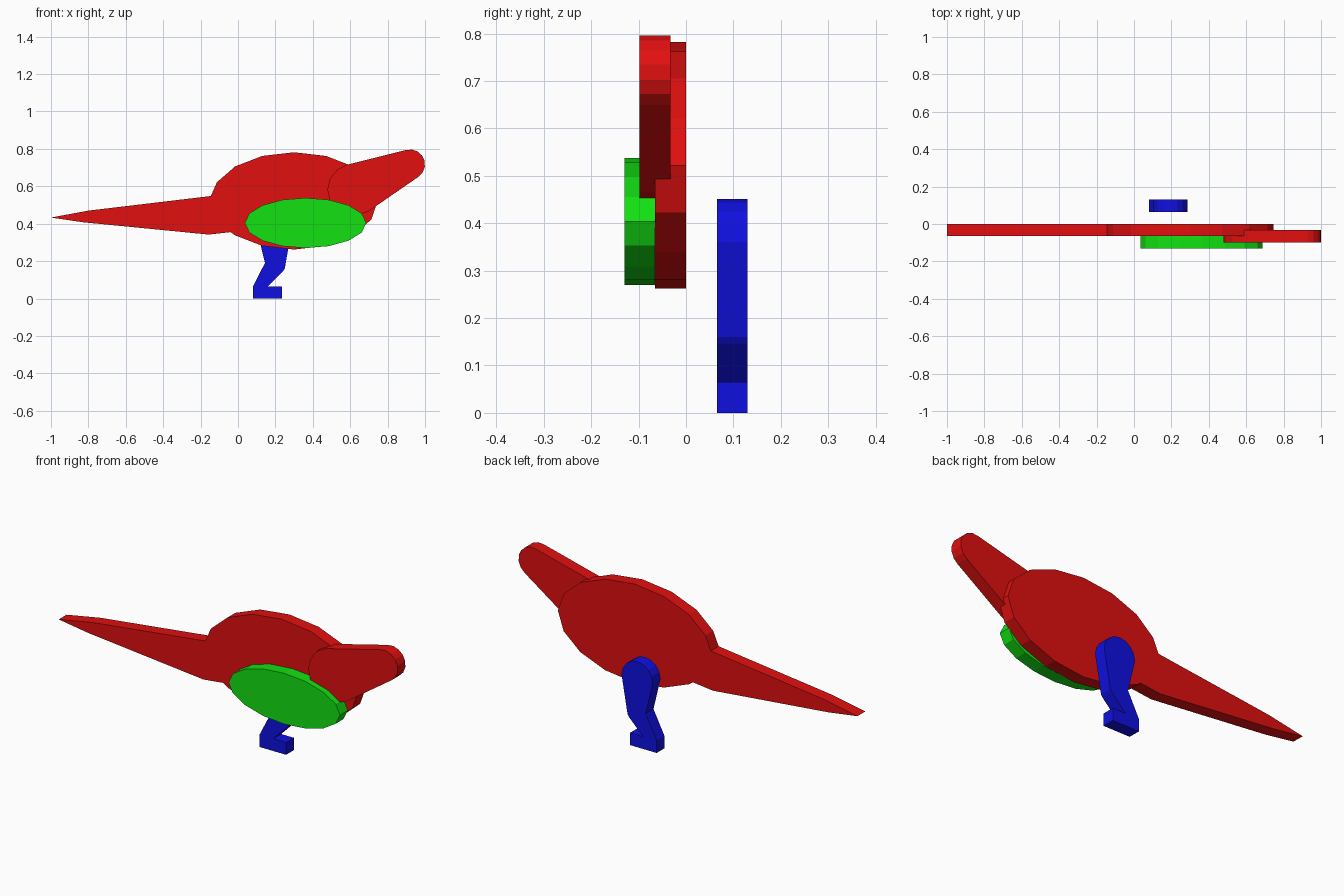
import bpy
import bmesh
import math

if "Cube" in bpy.data.objects:
    bpy.data.objects.remove(bpy.data.objects["Cube"])


def material(name, rgb):
    m = bpy.data.materials.new(name)
    m.diffuse_color = (*rgb, 1.0)
    m.use_nodes = True
    m.node_tree.nodes["Principled BSDF"].inputs["Base Color"].default_value = m.diffuse_color
    return m


red = material("red", (0.75, 0.005, 0.005))
green = material("green", (0.006, 0.75, 0.006))
blue = material("blue", (0.005, 0.005, 0.75))


def arc(cx, cz, rx, rz, start, end, steps):
    """Points along an elliptical arc, angles in degrees, ends included."""
    angles = [math.radians(start + (end - start) * i / steps) for i in range(steps + 1)]
    return [(cx + rx * math.cos(a), cz + rz * math.sin(a)) for a in angles]


def slab(name, outline, y_front, y_back, mat):
    """Extrude a counter-clockwise x-z outline along y."""
    bm = bmesh.new()
    face = bm.faces.new([bm.verts.new((x, y_front, z)) for x, z in outline])
    ext = bmesh.ops.extrude_face_region(bm, geom=[face])
    moved = [g for g in ext["geom"] if isinstance(g, bmesh.types.BMVert)]
    bmesh.ops.translate(bm, verts=moved, vec=(0, y_back - y_front, 0))
    bmesh.ops.recalc_face_normals(bm, faces=bm.faces)
    mesh = bpy.data.meshes.new(name)
    bm.to_mesh(mesh)
    bm.free()
    mesh.materials.append(mat)
    obj = bpy.data.objects.new(name, mesh)
    bpy.context.collection.objects.link(obj)
    return obj


# Oval body running into a long pointed tail
tail = [(-0.145, 0.548), (-0.80, 0.47), (-1.0, 0.433),
        (-0.83, 0.408), (-0.157, 0.342), (-0.04, 0.355)]
slab("body_and_tail", arc(0.30, 0.522, 0.447, 0.26, -135, 157.5, 13) + tail,
     -0.065, 0.0, red)

# Tapered head with round ends
head = arc(0.92, 0.717, 0.08, 0.08, -57, 106, 7) + arc(0.62, 0.582, 0.142, 0.138, 106, 303, 8)
slab("head", head, -0.098, -0.033, red)

# Oval belly patch
slab("belly", arc(0.361, 0.404, 0.325, 0.134, 0, 337.5, 15), -0.13, -0.065, green)

# Bent leg: round hip, knee and block foot
leg = arc(0.194, 0.36, 0.091, 0.091, 0, 180, 8) + [
    (0.144, 0.19), (0.08, 0.065), (0.08, 0.0), (0.235, 0.0),
    (0.235, 0.065), (0.16, 0.065), (0.24, 0.145), (0.25, 0.16)]
slab("leg", leg, 0.065, 0.13, blue)
